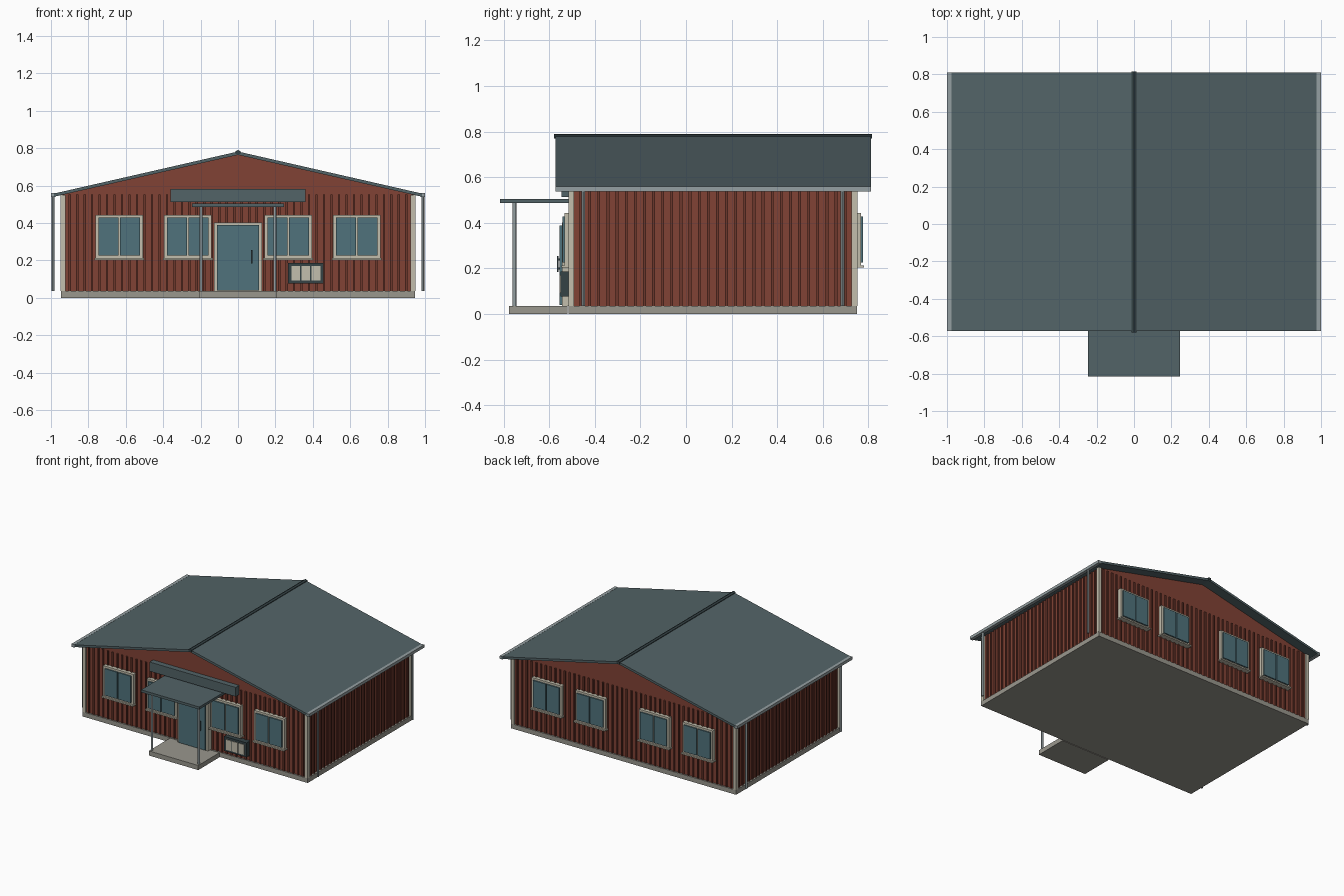
import bpy, math

if "Cube" in bpy.data.objects:
    bpy.data.objects.remove(bpy.data.objects["Cube"])

def mat(name, r, g, b):
    m = bpy.data.materials.new(name)
    m.diffuse_color = (r, g, b, 1)
    m.use_nodes = True
    m.node_tree.nodes["Principled BSDF"].inputs["Base Color"].default_value = m.diffuse_color
    return m

RED = mat("red_cladding", 0.22, 0.055, 0.035)
BATTEN = mat("batten_red", 0.15, 0.038, 0.025)
SLATE = mat("slate_metal", 0.085, 0.125, 0.135)
DARK = mat("dark_trim", 0.035, 0.055, 0.06)
CREAM = mat("cream_trim", 0.55, 0.52, 0.42)
GLASS = mat("glass_teal", 0.08, 0.17, 0.2)
STONE = mat("concrete", 0.32, 0.31, 0.27)
METAL = mat("gutter_grey", 0.3, 0.35, 0.36)


def mesh(name, verts, faces, m):
    me = bpy.data.meshes.new(name)
    me.from_pydata(verts, [], faces)
    me.materials.append(m)
    ob = bpy.data.objects.new(name, me)
    bpy.context.collection.objects.link(ob)
    return ob


def box(name, x0, x1, y0, y1, z0, z1, m):
    x0, x1 = sorted((x0, x1))
    y0, y1 = sorted((y0, y1))
    v = [(x, y, z) for z in (z0, z1) for x, y in ((x0, y0), (x1, y0), (x1, y1), (x0, y1))]
    f = [(3, 2, 1, 0), (4, 5, 6, 7), (0, 1, 5, 4), (1, 2, 6, 5), (2, 3, 7, 6), (3, 0, 4, 7)]
    return mesh(name, v, f, m)


def prism(name, profile, y0, y1, m):
    """Extrude a counter-clockwise (x, z) outline along y."""
    n = len(profile)
    v = [(x, y, z) for y in (y0, y1) for x, z in profile]
    f = [tuple(range(n)), tuple(reversed(range(n, 2 * n)))]
    f += [((i + 1) % n, i, n + i, n + (i + 1) % n) for i in range(n)]
    return mesh(name, v, f, m)


def array(ob, count, dx, dy):
    a = ob.modifiers.new("repeat", 'ARRAY')
    a.count = count
    a.use_relative_offset = False
    a.use_constant_offset = True
    a.constant_offset_displace = (dx, dy, 0)


def tube(name, x, y, z0, z1, r, m):
    bpy.ops.mesh.primitive_cylinder_add(vertices=12, radius=r, depth=z1 - z0,
                                        location=(x, y, (z0 + z1) / 2))
    ob = bpy.context.object
    ob.name = name
    ob.data.materials.append(m)
    bpy.ops.object.shade_smooth_by_angle()
    return ob


# Main body: plinth and gabled walls
YF, YB, XW = -0.503, 0.738, 0.932
box("plinth", -0.947, 0.947, -0.515, 0.75, 0, 0.035, STONE)
prism("walls", [(-XW, 0.035), (XW, 0.035), (XW, 0.552), (0, 0.768), (-XW, 0.552)], YF, YB, RED)

# Vertical cladding battens
for y, side, s in ((YF, "front", -1), (YB, "back", 1)):
    b = box(side + "_battens", -0.906, -0.894, y - s * 0.002, y + s * 0.009, 0.035, 0.552, BATTEN)
    array(b, 46, 0.04, 0)
for s, side in ((-1, "left"), (1, "right")):
    b = box(side + "_battens", s * (XW - 0.002), s * (XW + 0.009), -0.468, -0.456, 0.035, 0.552, BATTEN)
    array(b, 30, 0, 0.04)

# Corner boards
for sx in (-1, 1):
    for y0, y1 in ((-0.516, -0.49), (0.725, 0.751)):
        box("corner_board", sx * 0.922, sx * 0.948, y0, y1, 0.035, 0.55, CREAM)

# Roof, ridge cap, gutters and downpipes
prism("roof", [(-0.985, 0.54), (0, 0.764), (0.985, 0.54), (0.985, 0.557), (0, 0.782), (-0.985, 0.557)],
      -0.573, 0.811, SLATE)
prism("ridge_cap", [(-0.013, 0.77), (0.013, 0.77), (0.013, 0.784), (0, 0.79), (-0.013, 0.784)],
      -0.579, 0.815, DARK)
for s in (-1, 1):
    box("gutter", s * 0.976, s * 1.0, -0.573, 0.811, 0.538, 0.56, METAL)
    for y in (-0.45, 0.686):
        tube("downpipe", s * 0.988, y, 0.035, 0.545, 0.008, METAL)


# Windows: frame, two panes and sill
def window(cx, y, s):
    box("window_frame", cx - 0.127, cx + 0.127, y, y + s * 0.029, 0.21, 0.443, CREAM)
    for d in (-1, 1):
        box("window_pane", cx + d * 0.004, cx + d * 0.111, y + s * 0.02, y + s * 0.038, 0.225, 0.428, GLASS)
    box("window_sill", cx - 0.133, cx + 0.133, y, y + s * 0.042, 0.203, 0.213, CREAM)


for cx in (-0.635, -0.268, 0.268, 0.635):
    window(cx, YF, -1)
    window(cx, YB, 1)

# Entrance door with raised leaf and handle
box("door_frame", -0.128, 0.128, -0.543, YF, 0.035, 0.402, CREAM)
box("door_leaf", -0.112, 0.112, -0.554, -0.53, 0.04, 0.388, GLASS)
box("door_handle", 0.069, 0.078, -0.566, -0.558, 0.183, 0.255, DARK)
for z in (0.195, 0.235):
    box("handle_mount", 0.07, 0.077, -0.56, -0.55, z, z + 0.008, DARK)

# Porch slab, posts and flat canopy
box("porch_slab", -0.208, 0.208, -0.775, -0.52, 0, 0.035, STONE)
box("porch_canopy", -0.245, 0.245, -0.815, -0.505, 0.486, 0.505, SLATE)
for s in (-1, 1):
    tube("porch_post", s * 0.197, -0.752, 0.03, 0.49, 0.008, METAL)

# Blank sign board over the entrance
box("sign_board", -0.362, 0.362, -0.545, YF, 0.512, 0.582, SLATE)

# Notice board with three sheets
box("notice_board", 0.268, 0.457, -0.55, YF, 0.077, 0.187, DARK)
for i in range(3):
    x = 0.286 + i * 0.054
    box("notice_sheet", x, x + 0.046, -0.555, -0.548, 0.092, 0.17, CREAM)
